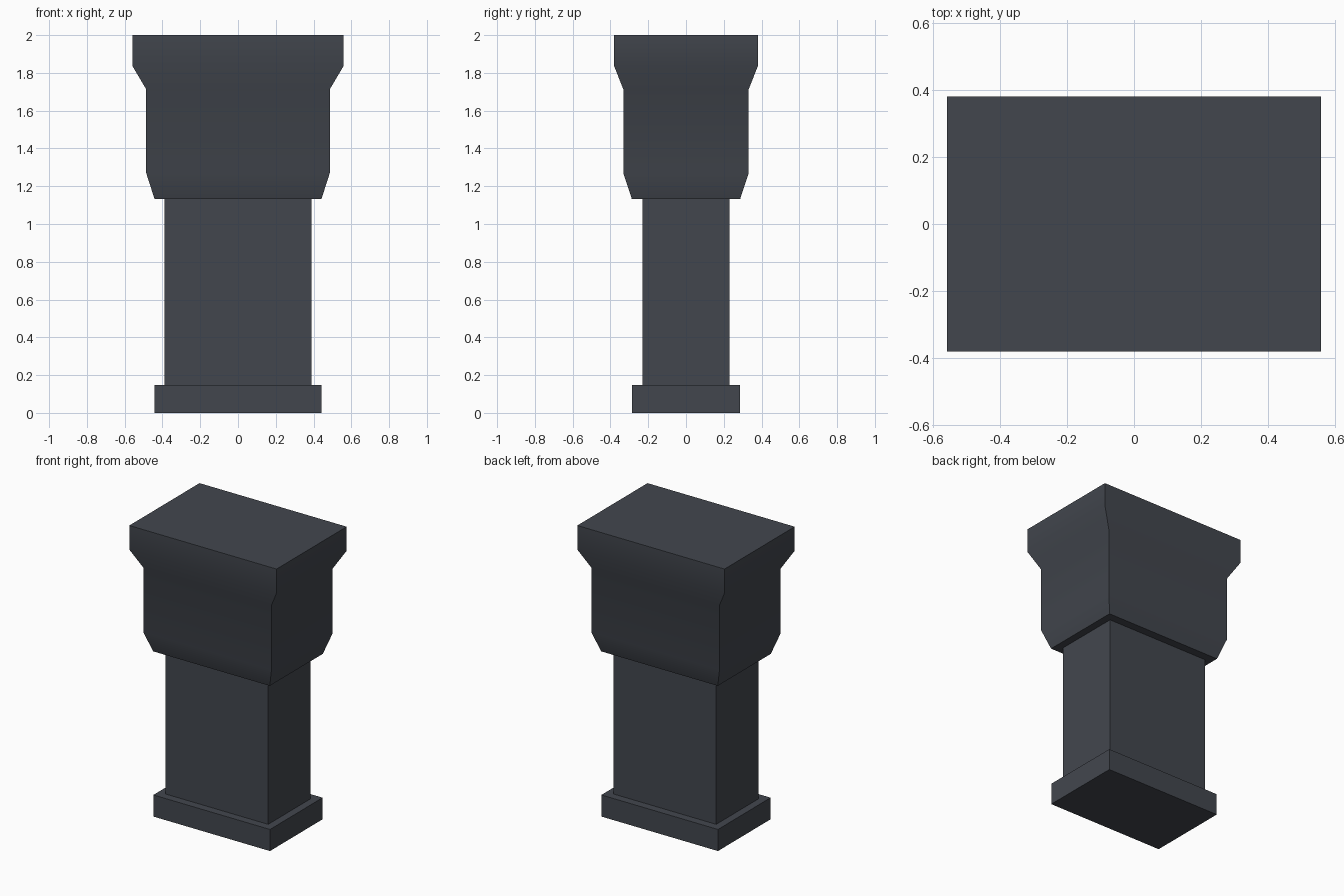
import bpy, bmesh, math

if "Cube" in bpy.data.objects:
    bpy.data.objects.remove(bpy.data.objects["Cube"])

stone = bpy.data.materials.new("dark slate")
stone.diffuse_color = (0.055, 0.062, 0.076, 1)
stone.use_nodes = True
stone.node_tree.nodes["Principled BSDF"].inputs["Base Color"].default_value = stone.diffuse_color


def stack(name, rings, smooth=False):
    """Closed rectangular solid from (half_x, half_y, z) rings."""
    bm = bmesh.new()
    loops = [[bm.verts.new((sx * hx, sy * hy, z))
              for sx, sy in ((-1, -1), (1, -1), (1, 1), (-1, 1))]
             for hx, hy, z in rings]
    for a, b in zip(loops, loops[1:]):
        for i in range(4):
            j = (i + 1) % 4
            bm.faces.new((a[i], a[j], b[j], b[i]))
    bm.faces.new(loops[0][::-1])
    bm.faces.new(loops[-1])
    me = bpy.data.meshes.new(name)
    bm.to_mesh(me)
    bm.free()
    me.materials.append(stone)
    ob = bpy.data.objects.new(name, me)
    bpy.context.collection.objects.link(ob)
    if smooth:
        bpy.ops.object.select_all(action='DESELECT')
        ob.select_set(True)
        bpy.context.view_layer.objects.active = ob
        bpy.ops.object.shade_smooth_by_angle(angle=math.radians(45))
    return ob


# plinth and shaft
stack("plinth", [(0.442, 0.285, 0), (0.442, 0.285, 0.148)])
stack("shaft", [(0.39, 0.23, 0.148), (0.39, 0.23, 1.133)])
# flared capital, softly shaded along its profile
stack("capital", [(0.442, 0.287, 1.133), (0.486, 0.332, 1.27),
                  (0.486, 0.332, 1.713), (0.558, 0.38, 1.835),
                  (0.558, 0.38, 2.0)], smooth=True)
